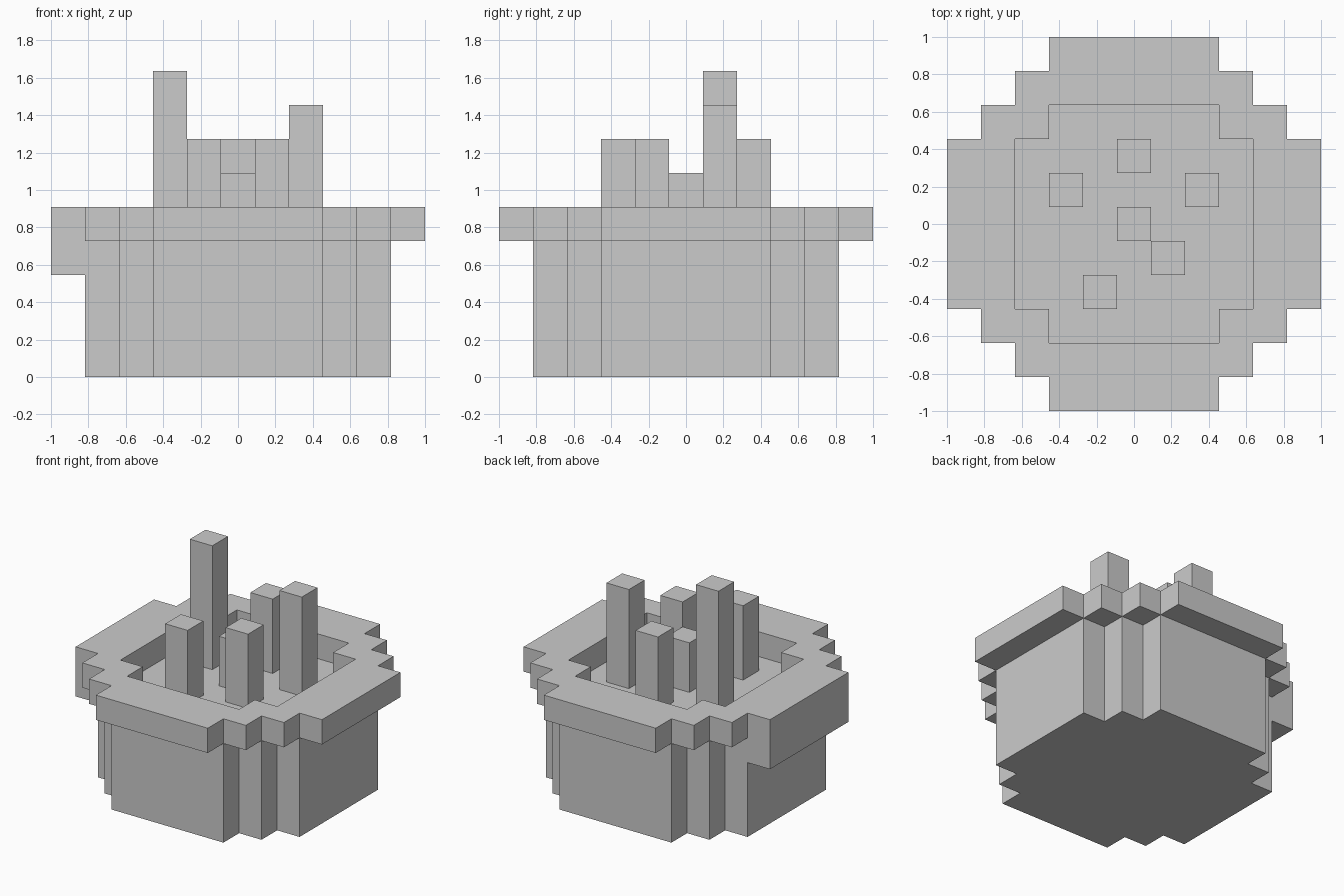
import bpy, bmesh, math
from mathutils import Vector

if "Cube" in bpy.data.objects:
    bpy.data.objects.remove(bpy.data.objects["Cube"])

U = 2 / 11  # one block


def disc(half_widths):
    """Stepped round footprint: half_widths[|y|] = furthest block in x."""
    n = len(half_widths) - 1
    return {(x, y) for y in range(-n, n + 1)
            for x in range(-half_widths[abs(y)], half_widths[abs(y)] + 1)}


def layers(footprint, z0, z1):
    return {(x, y, z) for x, y in footprint for z in range(z0, z1)}


def block_part(name, cells):
    """Outer skin of a set of blocks, merged into large flat faces."""
    bm = bmesh.new()
    for cell in cells:
        for axis in range(3):
            for sign in (-1, 1):
                neighbour = list(cell)
                neighbour[axis] += sign
                if tuple(neighbour) in cells:
                    continue
                centre = Vector(cell) + Vector((0, 0, 0.5))
                n, a, b = Vector(), Vector(), Vector()
                n[axis] = 0.5 * sign
                a[(axis + 1) % 3] = 0.5
                b[(axis + 2) % 3] = 0.5 * sign
                corners = (-a - b, a - b, a + b, b - a)
                bm.faces.new([bm.verts.new((centre + n + c) * U) for c in corners])
    bmesh.ops.remove_doubles(bm, verts=bm.verts, dist=0.001)
    bmesh.ops.dissolve_limit(bm, angle_limit=math.radians(1),
                             verts=bm.verts, edges=bm.edges)
    mesh = bpy.data.meshes.new(name)
    bm.to_mesh(mesh)
    bm.free()
    obj = bpy.data.objects.new(name, mesh)
    bpy.context.collection.objects.link(obj)
    return obj


# Pot body, its top is the soil surface
block_part("pot_body", layers(disc([4, 4, 4, 3, 2]), 0, 4))

# Overhanging rim with a deeper lip on the left side
rim = layers(disc([5, 5, 5, 4, 3, 2]) - disc([3, 3, 3, 2]), 4, 5)
lip = layers({(-5, y) for y in range(-2, 3)}, 3, 4)
block_part("pot_rim", rim | lip)

# Upright stems: x, y, top height in blocks
stems = [(-2, 1, 9), (2, 1, 8), (0, 2, 7), (0, 0, 6), (1, -1, 7), (-1, -2, 7)]
for i, (x, y, top) in enumerate(stems, 1):
    block_part(f"stem_{i}", layers({(x, y)}, 4, top))
